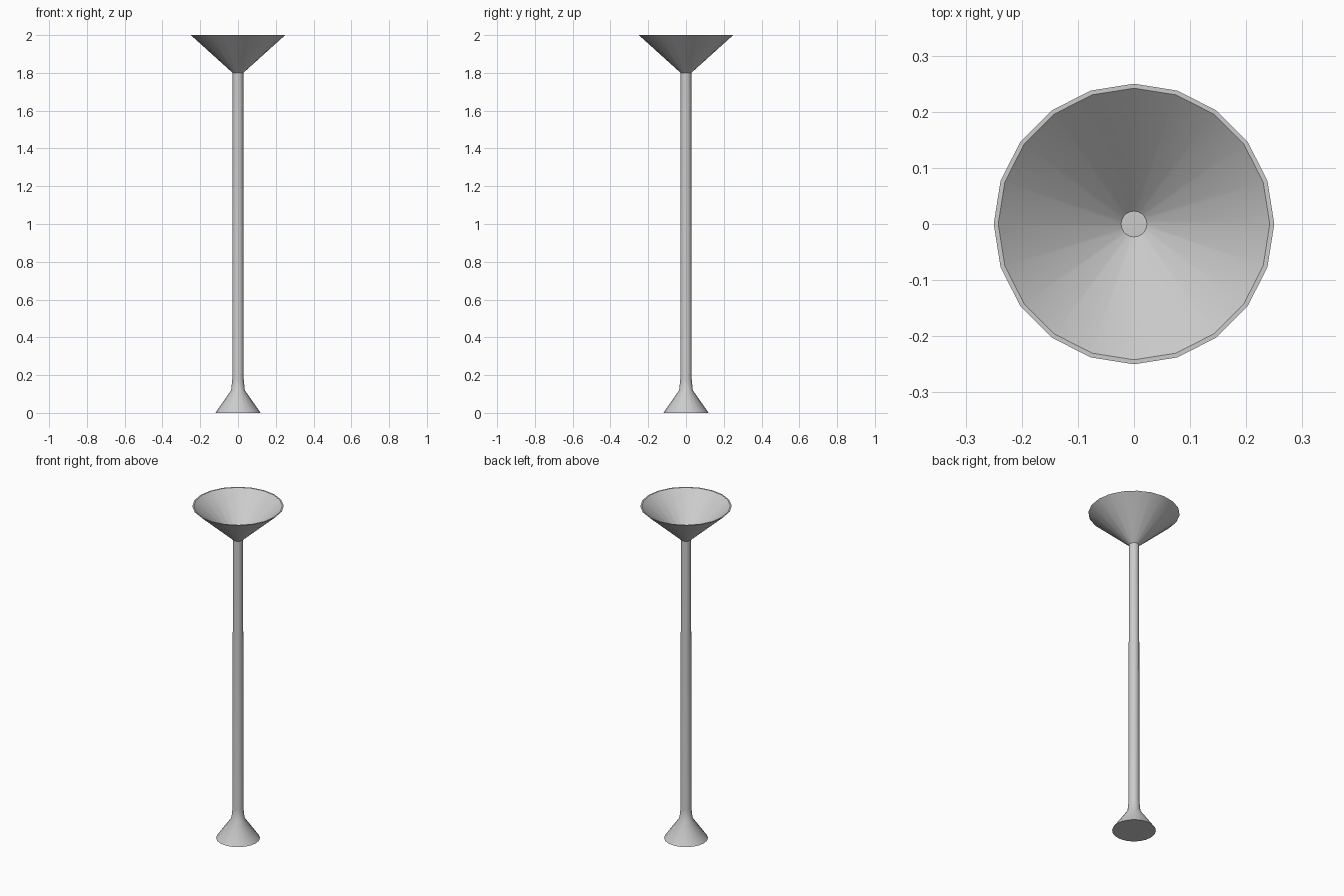
import bpy, bmesh
from math import cos, sin, pi

if "Cube" in bpy.data.objects:
    bpy.data.objects.remove(bpy.data.objects["Cube"])

SIDES = 20

def lathe(name, profile):
    """Revolve (radius, height) points around z and cap both ends."""
    bm = bmesh.new()
    rings = [[bm.verts.new((r * cos(2 * pi * i / SIDES), r * sin(2 * pi * i / SIDES), z))
              for i in range(SIDES)] for r, z in profile]
    for a, b in zip(rings, rings[1:]):
        for i in range(SIDES):
            j = (i + 1) % SIDES
            bm.faces.new((a[i], a[j], b[j], b[i]))
    bm.faces.new(rings[0][::-1])
    bm.faces.new(rings[-1])
    bmesh.ops.recalc_face_normals(bm, faces=bm.faces)
    mesh = bpy.data.meshes.new(name)
    bm.to_mesh(mesh)
    bm.free()
    obj = bpy.data.objects.new(name, mesh)
    bpy.context.collection.objects.link(obj)
    bpy.ops.object.select_all(action='DESELECT')
    obj.select_set(True)
    bpy.context.view_layer.objects.active = obj
    bpy.ops.object.shade_smooth_by_angle(angle=pi / 6)
    return obj

# Flared foot, slim pole and hollow conical bowl in one continuous profile
lathe("uplighter_lamp", [
    (0.12, 0.0), (0.036, 0.12), (0.03, 0.18),       # foot and collar
    (0.028, 1.8), (0.25, 2.0),                      # pole and bowl outside
    (0.242, 2.0), (0.023, 1.803),                   # rim and bowl inside
])
